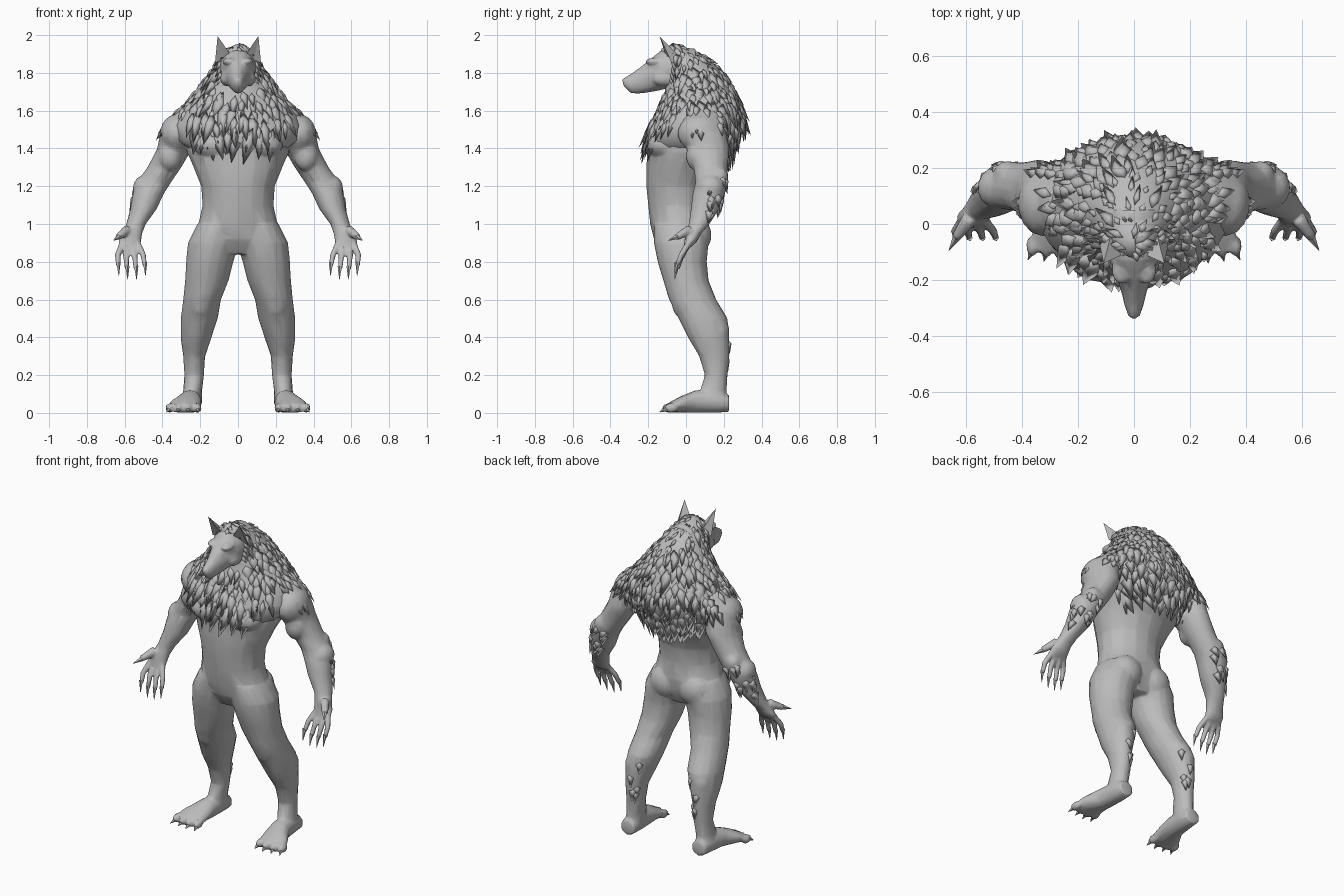
import bpy, bmesh, math, random
from mathutils import Vector, Matrix

random.seed(7)
if "Cube" in bpy.data.objects:
    bpy.data.objects.remove(bpy.data.objects["Cube"])

grey = bpy.data.materials.new("clay grey")
grey.use_nodes = True
grey.diffuse_color = (0.5, 0.5, 0.5, 1)
grey.node_tree.nodes["Principled BSDF"].inputs["Base Color"].default_value = (0.5, 0.5, 0.5, 1)


def ring_point(rows, t, a, axis="z"):
    """Point on a stack of ellipses; rows are (height, centre u, centre v, radius u, radius v)."""
    t = min(max(t, rows[0][0]), rows[-1][0])
    for lo, hi in zip(rows, rows[1:]):
        if t <= hi[0]:
            break
    f = (t - lo[0]) / (hi[0] - lo[0])
    _, u, v, ru, rv = [p + (q - p) * f for p, q in zip(lo, hi)]
    u, v = u + ru * math.sin(a), v + rv * math.cos(a)
    return Vector((u, v, t)) if axis == "z" else Vector((u, t, v))


def loft(bm, rows, axis="z", sides=16):
    rings = [[bm.verts.new(ring_point(rows, r[0], 2 * math.pi * i / sides, axis))
              for i in range(sides)] for r in rows]
    for low, high in zip(rings, rings[1:]):
        for i in range(sides):
            j = (i + 1) % sides
            bm.faces.new((low[i], low[j], high[j], high[i]))
    bm.faces.new(rings[0])
    bm.faces.new(rings[-1])


def ball(bm, centre, radii):
    bmesh.ops.create_uvsphere(bm, u_segments=14, v_segments=9, radius=1,
                              matrix=Matrix.Translation(centre) @ Matrix.Diagonal((*radii, 1)))


def limb(bm, start, end, r1, r2, sides=8):
    p, q = Vector(start), Vector(end)
    turn = (q - p).to_track_quat("Z", "Y").to_matrix().to_4x4()
    bmesh.ops.create_cone(bm, cap_ends=True, segments=sides, radius1=r1, radius2=r2,
                          depth=(q - p).length, matrix=Matrix.Translation((p + q) / 2) @ turn)


def tuft(bm, p, down, out, length, width, lift):
    """One broad pointed lock of fur, gently ridged along the middle."""
    side = down.cross(out).normalized()
    root, left, right, ridge, tip = [bm.verts.new(v) for v in (
        p - down * length * 0.5 - out * 0.012, p + side * width - out * 0.008,
        p - side * width - out * 0.008, p + out * 0.011, p + down * length + out * lift)]
    for f in ((root, left, ridge), (root, ridge, right), (left, tip, ridge),
              (right, ridge, tip), (root, right, left), (left, right, tip)):
        bm.faces.new(f)


def tuft_on(bm, rows, t, a, length, width, lift):
    p = ring_point(rows, t, a)
    along = ring_point(rows, t, a + 0.05) - p
    slope = (ring_point(rows, t - 0.02, a) - ring_point(rows, t + 0.02, a)).normalized()
    down = (slope + Vector((0, 0, -0.6)) + along.normalized() * random.uniform(-.4, .4)).normalized()
    out = along.cross(down).normalized()
    if out.dot(p - ring_point(rows, t, a + math.pi)) < 0:
        out = -out
    tuft(bm, p, down, out, length, width, lift)


def mirror(bm):
    copy = bmesh.ops.duplicate(bm, geom=bm.verts[:] + bm.edges[:] + bm.faces[:])["geom"]
    for v in copy:
        if isinstance(v, bmesh.types.BMVert):
            v.co.x *= -1


def finish(bm, name, smooth):
    bmesh.ops.recalc_face_normals(bm, faces=bm.faces[:])
    for f in bm.faces:
        f.smooth = smooth
    mesh = bpy.data.meshes.new(name)
    bm.to_mesh(mesh)
    bm.free()
    obj = bpy.data.objects.new(name, mesh)
    mesh.materials.append(grey)
    bpy.context.collection.objects.link(obj)
    return obj


LEG = [(.05, .245, .15, .055, .07), (.12, .24, .145, .05, .07), (.2, .232, .16, .052, .06),
       (.3, .232, .15, .058, .08), (.4, .222, .12, .082, .11), (.5, .205, .09, .098, .13),
       (.6, .19, .035, .1, .125), (.7, .165, 0, .115, .12), (.8, .15, -.02, .125, .13),
       (.9, .13, -.025, .135, .145), (1, .1, -.03, .115, .14)]
FOOT = [(-.1, .288, .025, .09, .024), (-.03, .278, .045, .085, .042),
        (.05, .255, .06, .062, .06), (.15, .247, .06, .055, .06), (.228, .245, .05, .048, .045)]
ARM = [(.88, .57, .01, .055, .022), (.91, .572, .025, .06, .034), (.95, .56, .04, .053, .042),
       (1, .54, .07, .052, .055), (1.08, .5, .1, .07, .075), (1.16, .475, .12, .082, .085),
       (1.22, .445, .135, .09, .085), (1.3, .39, .13, .09, .09), (1.4, .335, .115, .092, .115),
       (1.47, .325, .095, .09, .12), (1.54, .29, .09, .095, .115), (1.62, .22, .09, .08, .09)]
TORSO = [(.84, 0, -.02, .1, .1), (.92, 0, -.03, .2, .14), (1, 0, -.035, .21, .155),
         (1.1, 0, -.045, .188, .155), (1.2, 0, -.045, .195, .165), (1.3, 0, -.025, .235, .185),
         (1.38, 0, .01, .27, .215), (1.5, 0, .03, .28, .22), (1.6, 0, .06, .24, .19),
         (1.7, 0, .06, .16, .16), (1.82, 0, 0, .1, .11)]
HEAD = [(-.33, 0, 1.75, .02, .022), (-.29, 0, 1.743, .034, .052), (-.25, 0, 1.757, .043, .067),
        (-.19, 0, 1.785, .062, .087), (-.13, 0, 1.815, .088, .105), (-.05, 0, 1.83, .1, .1),
        (.05, 0, 1.83, .1, .1)]
MANE = [(1.36, 0, .03, .21, .21), (1.44, 0, .025, .32, .245), (1.52, 0, .06, .35, .255),
        (1.6, 0, .078, .31, .225), (1.7, 0, .075, .225, .187), (1.8, 0, .05, .15, .15),
        (1.88, 0, 0, .1, .115), (1.925, 0, -.05, .06, .07), (1.95, 0, -.06, .015, .015)]

# Body: limbs and muscles on one side, mirrored, then the middle, fused into one skin
body = bmesh.new()
loft(body, LEG)
loft(body, FOOT, "y")
loft(body, ARM)
for centre, radii in (((.11, -.11, 1.42), (.13, .1, .08)),    # chest
                      ((.325, .075, 1.48), (.09, .12, .1)),   # shoulder
                      ((.36, .06, 1.36), (.065, .06, .08)),   # biceps
                      ((.49, .13, 1.19), (.068, .075, .07)),  # forearm
                      ((.45, .18, 1.25), (.05, .045, .05)),   # elbow
                      ((.1, .05, .94), (.1, .085, .1)),       # seat
                      ((.2, -.015, .58), (.065, .06, .08)),   # knee
                      ((.225, .165, .43), (.065, .065, .09)), # calf
                      ((.045, -.165, 1.86), (.035, .05, .02)),  # brow
                      ((.06, -.12, 1.77), (.035, .06, .04))): # cheek
    ball(body, centre, radii)
claws = bmesh.new()

# Fingers and thumb, with claws
for i in range(4):
    inner = i in (1, 2)
    base = Vector((.53 + .028 * i, .012, .895))
    knuckle = Vector((.502 + .045 * i, -.025, .835 - .01 * inner))
    tip = Vector((.493 + .047 * i, -.048, .78 - .02 * inner))
    limb(body, base, knuckle, .017, .0155)
    ball(body, knuckle, (.016, .016, .016))
    limb(body, knuckle, tip, .0155, .013)
    limb(claws, tip + Vector((0, 0, .016)), tip + Vector((-.003, -.012, -.055)), .0125, .001, 5)
limb(body, (.585, .02, .97), (.635, -.05, .93), .028, .018)
limb(claws, (.63, -.045, .933), (.66, -.095, .912), .016, .001, 5)

# Toes, with claws
for i in range(4):
    x = .215 + .049 * i
    y = -.1 + .006 * abs(i - 1)
    ball(body, (x, y + .01, .026), (.022, .037, .025))
    limb(claws, (x, y - .005, .024), (x + .008 * (i - 1), y - .04, .004), .016, .001, 5)
mirror(body)
mirror(claws)
loft(body, TORSO)
loft(body, HEAD, "y")
ball(body, (0, -.318, 1.757), (.022, .02, .018))
skin = finish(body, "body", True)
remesh = skin.modifiers.new("fuse", "REMESH")
remesh.mode = "VOXEL"
remesh.voxel_size = 0.007
remesh.use_smooth_shade = True
relax = skin.modifiers.new("relax", "SMOOTH")
relax.factor = 0.5
relax.iterations = 4
facet = skin.modifiers.new("facet", "DECIMATE")
facet.ratio = 0.05
finish(claws, "claws", False)

# Ears: pointed, with a hollow front
ears = bmesh.new()
outer, inner, back, hollow, tip = [ears.verts.new(v) for v in (
    (.122, -.075, 1.85), (.042, -.11, 1.9), (.08, -.03, 1.88), (.085, -.08, 1.87), (.108, -.14, 1.995))]
for f in ((outer, hollow, tip), (hollow, inner, tip), (inner, back, tip), (back, outer, tip),
          (outer, back, hollow), (back, inner, hollow)):
    ears.faces.new(f)
mirror(ears)
finish(ears, "ears", False)

# Mane: smooth core covered in ragged overlapping rows of locks
core = bmesh.new()
loft(core, MANE, sides=24)
finish(core, "mane_core", True)
mane = bmesh.new()
for row in range(16):
    z = 1.37 + row * .037
    count = int(12 + 22 * ring_point(MANE, z, math.pi / 2).x / .35)
    for i in range(count):
        a = 2 * math.pi * (i + .5 * (row % 2) + random.uniform(-.35, .35)) / count
        t = z + random.uniform(-.02, .02)
        p = ring_point(MANE, t, a)
        face = p.y < -.04 and 1.68 < t < 1.88 and abs(p.x) < .1
        shoulder = p.y < .08 and abs(p.x) > .17 + (t - 1.37) * .6 and t < 1.58
        if face or shoulder:
            continue
        size = random.uniform(.7, 1.3) * (.65 if t > 1.8 else 1)
        bib = 1.2 if p.y < -.05 and t < 1.65 else 1
        tuft_on(mane, MANE, t, a, .088 * size * bib, .034 * size, random.uniform(0, .03))
finish(mane, "mane_locks", True)

# Loose fur on the shoulders, forearms and calves, and a ruff framing the face
fur = bmesh.new()
for i in range(14):
    tuft_on(fur, ARM, random.uniform(1.5, 1.61), random.uniform(-.3, 2.2), .07, .03, .018)
for i in range(16):
    tuft_on(fur, ARM, random.uniform(1.04, 1.27), random.uniform(-.5, 2), .06, .028, .008)
for i in range(5):
    tuft_on(fur, LEG, random.uniform(.26, .46), random.uniform(-.8, .8), .06, .026, 0)
for i in range(7):
    p = Vector((.098 - .002 * i, -.06 - .004 * i, 1.88 - .028 * i))
    tuft(fur, p, Vector((.35, .2, -.9)).normalized(), Vector((.8, -.6, .1)).normalized(), .055, .026, .012)
mirror(fur)
finish(fur, "loose_fur", True)
